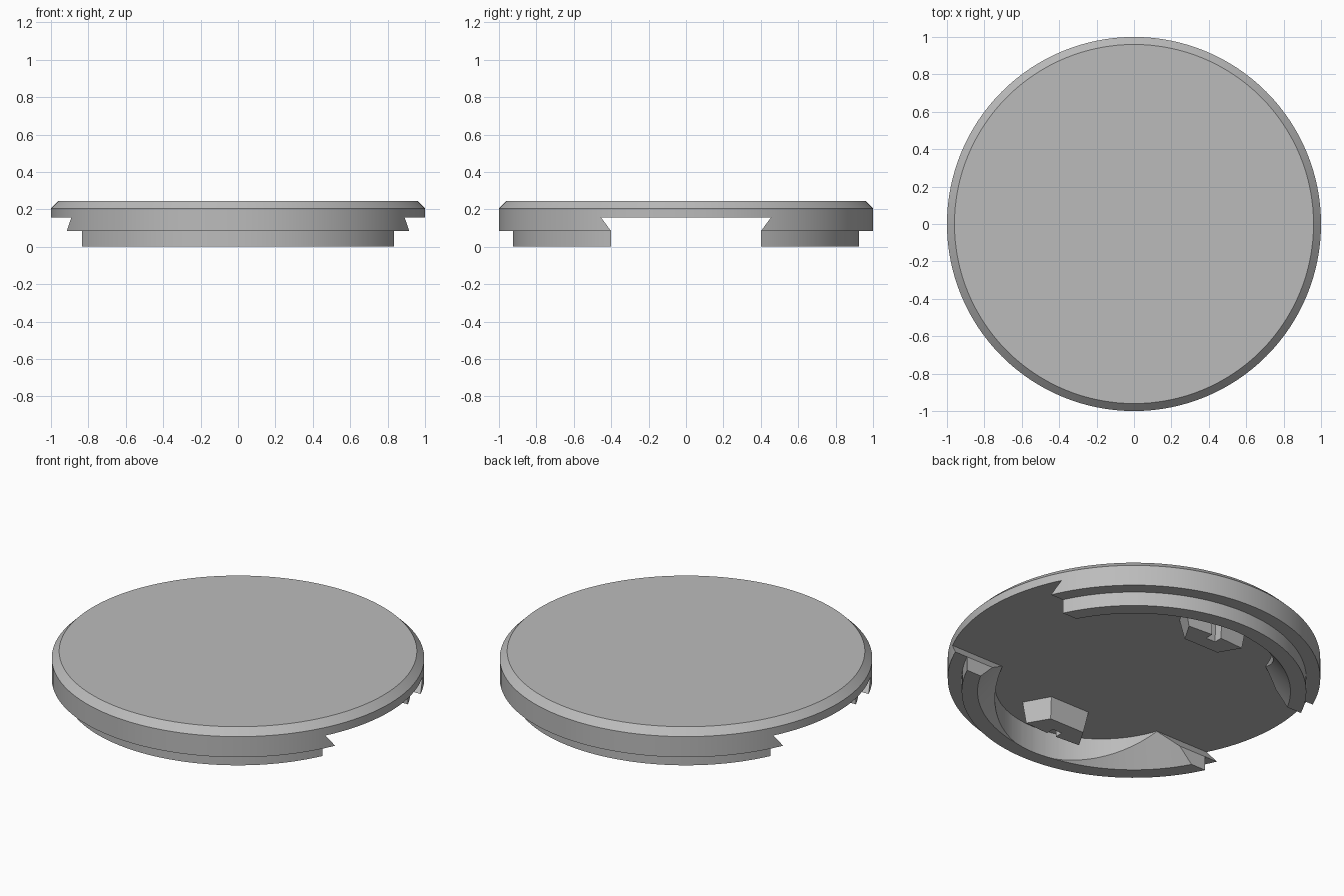
import bpy
import bmesh
from math import pi, radians
from mathutils import Matrix, Vector

cube = bpy.data.objects.get("Cube")
if cube:
    bpy.data.objects.remove(cube, do_unlink=True)

SEGMENTS = 128
UNDERSIDE = 0.157

grey = bpy.data.materials.new("plain_grey")
grey.use_nodes = True
colour = (0.5, 0.5, 0.5, 1)
grey.diffuse_color = colour
grey.node_tree.nodes["Principled BSDF"].inputs["Base Color"].default_value = colour


def finish(name, bm):
    bmesh.ops.remove_doubles(bm, verts=bm.verts, dist=1e-5)
    bmesh.ops.recalc_face_normals(bm, faces=bm.faces)
    mesh = bpy.data.meshes.new(name)
    bm.to_mesh(mesh)
    bm.free()
    mesh.materials.append(grey)
    obj = bpy.data.objects.new(name, mesh)
    bpy.context.collection.objects.link(obj)
    return obj


def lathe(name, profile, closed):
    """Revolve (radius, z) points around the z axis."""
    bm = bmesh.new()
    verts = [bm.verts.new((r, 0, z)) for r, z in profile]
    pairs = list(zip(verts, verts[1:]))
    if closed:
        pairs.append((verts[-1], verts[0]))
    edges = [bm.edges.new(p) for p in pairs]
    bmesh.ops.spin(bm, geom=verts + edges, cent=(0, 0, 0), axis=(0, 0, 1),
                   angle=2 * pi, steps=SEGMENTS, use_merge=True)
    if not closed:
        bmesh.ops.remove_doubles(bm, verts=bm.verts, dist=1e-5)
        bmesh.ops.holes_fill(bm, edges=bm.edges)
    return finish(name, bm)


def prism(name, points, offset):
    """Extrude a flat polygon along an offset."""
    bm = bmesh.new()
    face = bm.faces.new([bm.verts.new(p) for p in points])
    grown = bmesh.ops.extrude_face_region(bm, geom=[face], use_keep_orig=True)
    moved = [g for g in grown["geom"] if isinstance(g, bmesh.types.BMVert)]
    bmesh.ops.translate(bm, verts=moved, vec=Vector(offset))
    return finish(name, bm)


def select(obj):
    bpy.ops.object.select_all(action="DESELECT")
    obj.select_set(True)
    bpy.context.view_layer.objects.active = obj


def cut(obj, cutter):
    mod = obj.modifiers.new("cut", "BOOLEAN")
    mod.operation = "DIFFERENCE"
    mod.solver = "EXACT"
    mod.object = cutter
    select(obj)
    bpy.ops.object.modifier_apply(modifier=mod.name)
    bpy.data.objects.remove(cutter, do_unlink=True)


# Round top plate with a chamfered rim
plate = lathe("top_plate", [(0.96, 0.245), (1, 0.205), (1, UNDERSIDE)], False)

# Stepped skirt with a sloping inner wall
skirt = lathe("skirt", [(1, UNDERSIDE), (1, 0.083), (0.925, 0.083), (0.925, 0),
                        (0.84, 0), (0.705, UNDERSIDE)], True)

# Side opening with undercut ends
half = [(0.4, -0.1), (0.4, 0.083), (0.455, UNDERSIDE), (0.455, 0.2)]
outline = half + [(-y, z) for y, z in reversed(half)]
cut(skirt, prism("opening_cutter", [(-1.2, y, z) for y, z in outline], (2.4, 0, 0)))

# Rounded pockets inside the front and back skirt
for side in (-1, 1):
    bm = bmesh.new()
    bmesh.ops.create_cone(bm, cap_ends=True, segments=SEGMENTS, radius1=0.57, radius2=0.57,
                          depth=0.8, matrix=Matrix.Translation((0, side * 0.275, 0.1)))
    cut(skirt, finish("pocket_cutter", bm))

# Flared stops with a slot at the back
right = [(0.13, 0.535), (0.21, 0.68), (0.035, 0.69), (0.035, 0.64)]
shape = right + [(-x, y) for x, y in reversed(right)]
for name, side in (("front_stop", -1), ("back_stop", 1)):
    stop = prism(name, [(x, side * y, UNDERSIDE) for x, y in shape], (0, 0, -0.12))
    # Taper towards the free end
    for v in stop.data.vertices:
        if v.co.z < 0.1:
            v.co.x *= 0.88
            if abs(v.co.y) < 0.6:
                v.co.y += side * 0.025

for obj in (plate, skirt):
    select(obj)
    bpy.ops.object.shade_smooth_by_angle(angle=radians(30))
